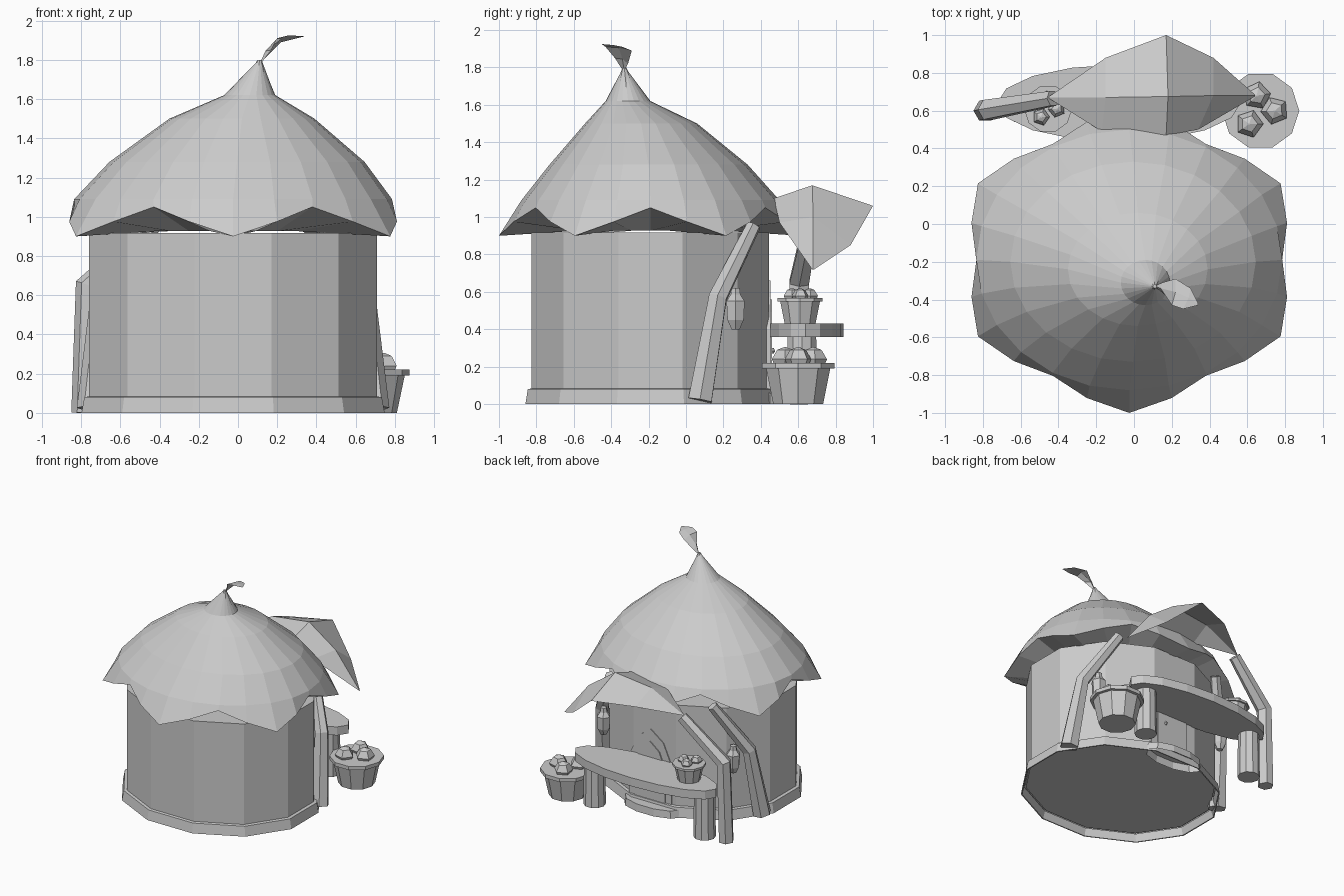
import bpy, bmesh
from math import sin, cos, pi, radians
from mathutils import Vector

old = bpy.data.objects.get("Cube")
if old:
    bpy.data.objects.remove(old)

GREY = (0.6, 0.6, 0.6, 1)
mat = bpy.data.materials.new("plain grey")
mat.use_nodes = True
mat.diffuse_color = GREY
mat.node_tree.nodes["Principled BSDF"].inputs["Base Color"].default_value = GREY

CX, CY = -0.025, -0.19   # middle of the hut


def finish(name, bm):
    bmesh.ops.recalc_face_normals(bm, faces=bm.faces)
    me = bpy.data.meshes.new(name)
    bm.to_mesh(me)
    bm.free()
    me.materials.append(mat)
    ob = bpy.data.objects.new(name, me)
    bpy.context.collection.objects.link(ob)
    return ob


def loft(name, rings, closed=True, caps=(True, True)):
    """Bridge lists of points into one skin, capping the first and last if asked."""
    bm = bmesh.new()
    rows = [[bm.verts.new(p) for p in ring] for ring in rings]
    n = len(rows[0])
    for a, b in zip(rows, rows[1:]):
        for i in range(n if closed else n - 1):
            j = (i + 1) % n
            bm.faces.new((a[i], a[j], b[j], b[i]))
    for row, cap in zip((rows[0], rows[-1]), caps):
        if cap:
            bm.faces.new(row)
    bmesh.ops.remove_doubles(bm, verts=bm.verts, dist=0.0005)
    return finish(name, bm)


def oval(x, y, z, rx, ry, n, turn=0.0):
    return [(x + rx * cos(turn + 2 * pi * i / n), y + ry * sin(turn + 2 * pi * i / n), z)
            for i in range(n)]


def turned(name, x, y, profile, n, squash=1.0, turn=0.0, caps=(True, True)):
    """Lathe a (radius, height) profile, optionally oval."""
    return loft(name, [oval(x, y, z, r, r * squash, n, turn) for r, z in profile], caps=caps)


def beam(name, path, radii, n=6):
    pts = [Vector(p) for p in path]
    rings = []
    for i, (p, r) in enumerate(zip(pts, radii)):
        d = (pts[min(i + 1, len(pts) - 1)] - pts[max(i - 1, 0)]).normalized()
        u = d.cross(Vector((0, 1, 0))).normalized()
        v = d.cross(u)
        rings.append([p + r * (u * cos(2 * pi * k / n) + v * sin(2 * pi * k / n))
                      for k in range(n)])
    return loft(name, rings)


def plate(name, outline, y0, y1):
    """Upright plate from an (x, z) outline."""
    return loft(name, [[(x, y, z) for x, z in outline] for y in (y0, y1)])


# Walls with a raised floor, and an open footing around them
turned("wall", CX, CY, [(0.76, 0.06), (0.76, 0.918)], 12, 0.865, radians(15))
turned("footing", CX, CY, [(0.77, 0.06), (0.79, 0), (0.80, 0), (0.785, 0.08), (0.755, 0.085)],
       12, 0.865, radians(15), (False, False))

# Thatched roof with a scalloped edge, a leaning peak and a sunken underside
SEG = 24
edge = []
for i in range(SEG):
    a = 2 * pi * i / SEG
    scale, z = ((0.875, 1.05), (0.935, 0.975), (1.0, 0.9), (0.935, 0.975))[i % 4]
    edge.append((CX + 0.925 * scale * cos(a), CY + 0.81 * scale * sin(a), z))
roof_rings = [oval(CX, CY, 0.927, 0.45, 0.4, SEG), edge]
for x, y, z, rx, ry in ((-0.025, -0.19, 1.09, 0.81, 0.69), (-0.005, -0.2, 1.28, 0.65, 0.53),
                        (0.02, -0.24, 1.5, 0.37, 0.30), (0.06, -0.31, 1.62, 0.13, 0.12),
                        (0.11, -0.33, 1.8, 0.005, 0.005)):
    roof_rings.append(oval(x, y, z, rx, ry, SEG))
loft("roof", roof_rings, caps=(True, False))
loft("roof_cap", [oval(0.085, -0.31, 1.6, 0.11, 0.10, 8), oval(0.11, -0.33, 1.8, 0.01, 0.01, 8)])

# Small curled leaf on the peak
loft("peak_leaf", [
    [(0.105, -0.33, 1.78), (0.11, -0.33, 1.78), (0.115, -0.335, 1.78)],
    [(0.15, -0.31, 1.82), (0.14, -0.34, 1.845), (0.17, -0.38, 1.85)],
    [(0.22, -0.29, 1.89), (0.22, -0.36, 1.905), (0.20, -0.43, 1.91)],
    [(0.30, -0.34, 1.91), (0.29, -0.39, 1.92), (0.26, -0.45, 1.925)],
    [(0.34, -0.42, 1.92), (0.34, -0.425, 1.92), (0.34, -0.43, 1.92)]],
    closed=False, caps=())

# Large leaf awning over the table
loft("awning_leaf", [
    [(-0.45, 0.665, 0.98), (-0.45, 0.67, 0.98), (-0.45, 0.675, 0.98)],
    [(-0.17, 0.49, 1.06), (-0.15, 0.67, 1.13), (-0.15, 0.88, 1.05)],
    [(0.17, 0.47, 1.10), (0.18, 0.675, 1.17), (0.17, 1.0, 1.06)],
    [(0.34, 0.5, 0.97), (0.42, 0.68, 1.0), (0.42, 0.88, 0.85)],
    [(0.64, 0.675, 0.72), (0.64, 0.68, 0.72), (0.64, 0.685, 0.72)]],
    closed=False, caps=())

# Bent beams: one pair against the wall, one holding the awning
for side, tag in ((1, "left"), (-1, "right")):
    beam("wall_beam_" + tag,
         [(CX + side * 0.725, 0.075, 0.02), (CX + side * 0.675, 0.17, 0.57),
          (CX + side * 0.47, 0.36, 0.95)], (0.072, 0.055, 0.04))
    # Hanging lantern beside each wall beam
    turned("lantern_" + tag, CX + side * 0.595, 0.265,
           [(0.025, 0.40), (0.05, 0.45), (0.056, 0.55), (0.03, 0.585), (0.025, 0.62)], 6)
beam("awning_beam", [(-0.79, 0.6, 0), (-0.77, 0.605, 0.65), (-0.43, 0.665, 0.96)],
     (0.06, 0.06, 0.045))

# Counter table with two round legs
turned("table_top", -0.08, 0.64, [(0.645, 0.36), (0.645, 0.43)], 16, 0.315)
for x in (-0.605, 0.405):
    turned("table_leg", x, 0.62, [(0.085, 0), (0.08, 0.37)], 10)


def bowl_of_fruit(tag, x, y, z, s):
    turned(tag + "_bowl", x, y, [(0.14 * s, z), (0.18 * s, z + 0.19 * s), (0.205 * s, z + 0.19 * s),
                                 (0.205 * s, z + 0.22 * s)], 10)
    for k, (dx, dy) in enumerate(((-0.06, -0.07), (0.075, 0.0), (-0.02, 0.08))):
        turned(tag + "_fruit", x + dx * s, y + dy * s,
               [(0.055 * s, z + 0.2 * s), (0.075 * s, z + 0.24 * s), (0.045 * s, z + 0.29 * s),
                (0.005, z + 0.305 * s)], 5, turn=k * 0.7)


bowl_of_fruit("floor", 0.67, 0.6, 0, 1.0)
bowl_of_fruit("table", -0.455, 0.61, 0.43, 0.62)


# Pointed back door with frame, knob and step
def arch(half, shoulder, top):
    right = [(half, 0.06), (half, shoulder), (half * 0.6, (shoulder + 2 * top) / 3)]
    left = [(-x, z) for x, z in reversed(right)]
    return [(0.01 + x, z) for x, z in right + [(0, top)] + left]


plate("door_frame", arch(0.195, 0.4, 0.66), 0.43, 0.452)
plate("door", arch(0.14, 0.36, 0.56), 0.43, 0.46)
turned("door_knob", 0.075, 0.465, [(0.005, 0.27), (0.014, 0.285), (0.005, 0.3)], 6)
turned("door_step", -0.01, 0.45, [(0.26, 0), (0.25, 0.06)], 10, 0.42, 0, (False, True))
